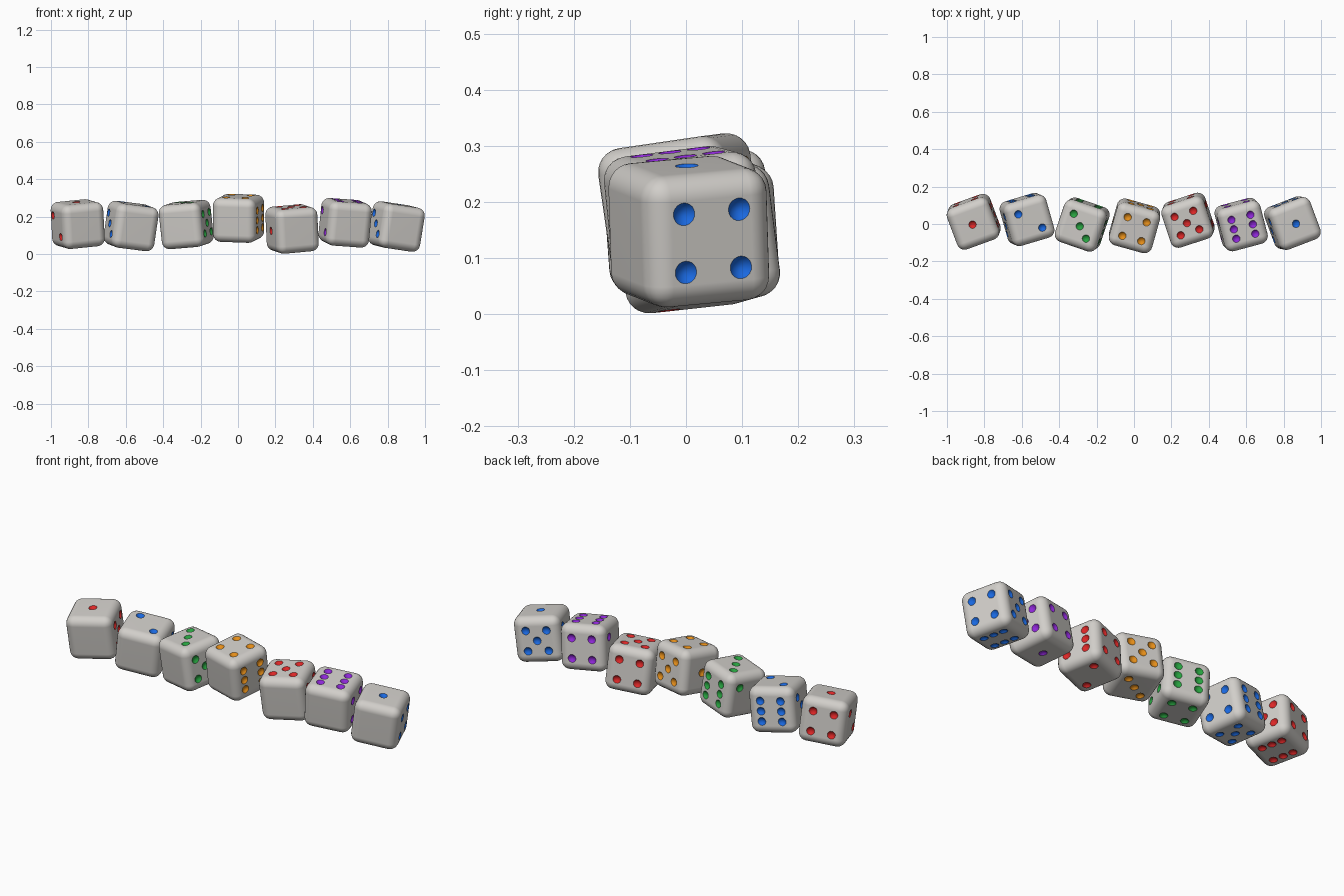
import bpy, bmesh
from math import radians
from mathutils import Matrix, Vector, Euler

if "Cube" in bpy.data.objects:
    bpy.data.objects.remove(bpy.data.objects["Cube"])

SIZE, ROUND = 0.238, 0.043       # die edge length and corner radius
STEP = 0.0525                    # pip offset from face centre
PIP_R, PIP_LIFT = 0.0255, 0.0152  # scooping ball and its height above the face


def material(name, rgb):
    m = bpy.data.materials.new(name)
    m.use_nodes = True
    m.diffuse_color = (*rgb, 1)
    bsdf = m.node_tree.nodes["Principled BSDF"]
    bsdf.inputs["Base Color"].default_value = (*rgb, 1)
    bsdf.inputs["Roughness"].default_value = 0.6
    return m


ivory = material("ivory grey", (0.64, 0.62, 0.59))
paint = {
    "red": material("red", (0.72, 0.02, 0.02)),
    "blue": material("blue", (0.01, 0.14, 0.75)),
    "green": material("green", (0.02, 0.36, 0.05)),
    "orange": material("orange", (0.78, 0.27, 0.01)),
    "purple": material("purple", (0.27, 0.02, 0.68)),
}


def pips(n):
    """Pip grid positions for one face value."""
    spots = []
    if n % 2:
        spots.append((0, 0))
    if n > 1:
        spots += [(-1, 1), (1, -1)]
    if n > 3:
        spots += [(1, 1), (-1, -1)]
    if n == 6:
        spots += [(-1, 0), (1, 0)]
    return spots


X, Y, Z = Vector((1, 0, 0)), Vector((0, 1, 0)), Vector((0, 0, 1))
# Face frames: outward normal, across, up (the front face stays blank)
FRAMES = {"top": (Z, X, Y), "bottom": (-Z, X, -Y), "back": (Y, -X, Z),
          "plus_x": (X, Y, Z), "minus_x": (-X, -Y, Z)}


def select_only(ob):
    bpy.ops.object.select_all(action="DESELECT")
    ob.select_set(True)
    bpy.context.view_layer.objects.active = ob


def mesh_object(name, bm, mats):
    me = bpy.data.meshes.new(name)
    bm.to_mesh(me)
    bm.free()
    for m in mats:
        me.materials.append(m)
    ob = bpy.data.objects.new(name, me)
    bpy.context.collection.objects.link(ob)
    return ob


def make_die(name, colour, place, tilt, values):
    mats = [ivory, paint[colour]]

    # Rounded body
    bm = bmesh.new()
    bmesh.ops.create_cube(bm, size=SIZE)
    bmesh.ops.bevel(bm, geom=bm.edges[:], offset=ROUND, segments=6,
                    profile=0.5, affect="EDGES")
    die = mesh_object(name, bm, mats)

    # Balls that scoop out the painted dimples
    bm = bmesh.new()
    for face, n in values.items():
        normal, across, up = FRAMES[face]
        turn = normal.to_track_quat("Z", "Y").to_matrix().to_4x4()
        for u, v in pips(n):
            centre = normal * (SIZE / 2 + PIP_LIFT) + (across * u + up * v) * STEP
            bmesh.ops.create_uvsphere(bm, u_segments=20, v_segments=14, radius=PIP_R,
                                      matrix=Matrix.Translation(centre) @ turn)
    for f in bm.faces:
        f.material_index = 1
    cutter = mesh_object(name + "_cutter", bm, mats)
    cutter.hide_render = True

    cut = die.modifiers.new("dimples", "BOOLEAN")
    cut.operation = "DIFFERENCE"
    cut.solver = "EXACT"
    cut.object = cutter
    select_only(die)
    bpy.ops.object.modifier_apply(modifier=cut.name)
    bpy.data.objects.remove(cutter)

    # Smooth corners, flat faces, crisp dimple rims
    bpy.ops.object.shade_smooth_by_angle(angle=radians(32))
    flat = die.modifiers.new("flat_faces", "WEIGHTED_NORMAL")
    flat.keep_sharp = True

    die.location = place
    die.rotation_euler = Euler([radians(a) for a in tilt])
    return die


# colour, centre, tilt in degrees, then top / back / plus_x values
ROW = [
    ("red", (-0.857, 0.012, 0.16), (6, -5.5, 20), (1, 4, 5)),
    ("blue", (-0.572, 0.024, 0.15), (6, 7, 16.6), (2, 6, 4)),
    ("green", (-0.277, -0.003, 0.158), (6, -4.5, -19), (3, 6, 5)),
    ("orange", (0.003, -0.01, 0.191), (8, 2, -15.6), (4, 5, 6)),
    ("red", (0.289, 0.02, 0.134), (6, -5, 18), (5, 4, 6)),
    ("purple", (0.573, -0.003, 0.167), (7, 4, 15), (6, 4, 5)),
    ("blue", (0.847, 0.005, 0.147), (5, 8, 21), (1, 5, 4)),
]
for i, (colour, place, tilt, (top, back, side)) in enumerate(ROW):
    make_die(f"die_{i + 1}_{colour}", colour, place, tilt,
             {"top": top, "bottom": 7 - top, "back": back,
              "plus_x": side, "minus_x": 7 - side})
